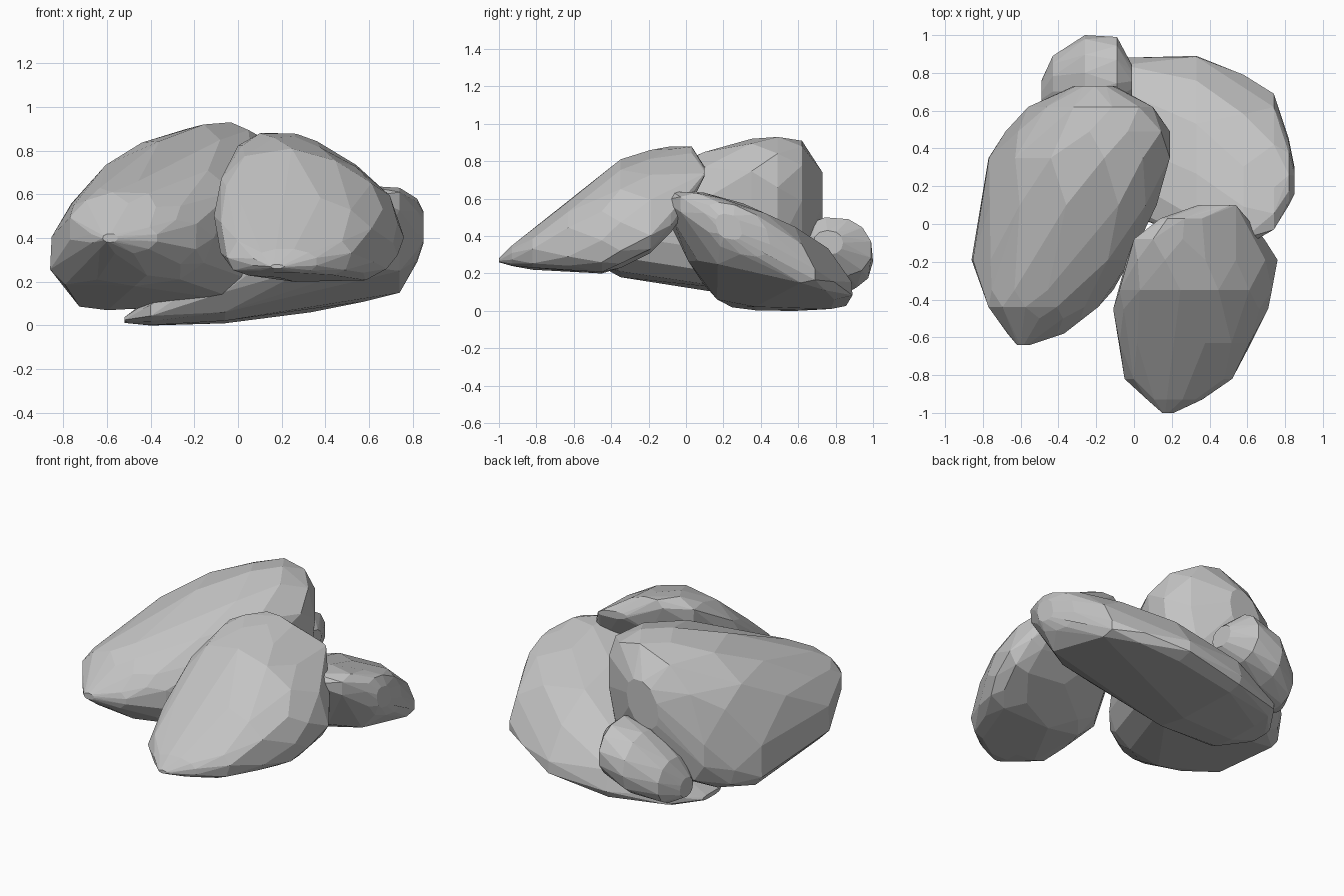
import bpy
import bmesh
import math
import random

default_cube = bpy.data.objects.get("Cube")
if default_cube:
    bpy.data.objects.remove(default_cube, do_unlink=True)

random.seed(4)
SIDES = 12

# One plain stone grey
stone = bpy.data.materials.new("stone_grey")
stone.use_nodes = True
grey = (0.55, 0.55, 0.55, 1.0)
stone.diffuse_color = grey
stone.node_tree.nodes["Principled BSDF"].inputs["Base Color"].default_value = grey
stone.node_tree.nodes["Principled BSDF"].inputs["Roughness"].default_value = 0.9


def soften(value, power):
    """Powers under one make a section boxy, over one make it pointed."""
    return math.copysign(abs(value) ** power, value)


def fit(values, low, high):
    """Stretch values so that they span low to high."""
    bottom, top = min(values), max(values)
    return [low + (v - bottom) / (top - bottom) * (high - low) for v in values]


def section_ring(low, high, base, top, lean, lower, upper, turn):
    """Leaning, slightly irregular oval that fills the given box."""
    across, upward = [], []
    for i in range(SIDES):
        angle = 2 * math.pi * (i + turn + random.uniform(-0.12, 0.12)) / SIDES
        rise = math.sin(angle + math.asin(lean))
        power = upper if rise > 0 else lower
        across.append(soften(math.cos(angle), power))
        upward.append(soften(rise, power))
    return zip(fit(across, low, high), fit(upward, base, top))


def rock(name, axis, upper, sections):
    """Wrap a faceted shell round oval sections set along one axis."""
    bm = bmesh.new()
    for number, (along, *shape) in enumerate(sections):
        turn = 0.5 * (number % 2)
        for across, height in section_ring(*shape, upper, turn):
            place = (along, across) if axis == "x" else (across, along)
            bm.verts.new((*place, height))
    bmesh.ops.convex_hull(bm, input=bm.verts[:])
    loose = [v for v in bm.verts if not v.link_faces]
    bmesh.ops.delete(bm, geom=loose, context="VERTS")
    # Merge almost level triangles into broad, irregular facets
    bmesh.ops.dissolve_limit(bm, angle_limit=math.radians(6),
                             verts=bm.verts[:], edges=bm.edges[:])
    bmesh.ops.recalc_face_normals(bm, faces=bm.faces[:])
    mesh = bpy.data.meshes.new(name)
    bm.to_mesh(mesh)
    bm.free()
    mesh.materials.append(stone)
    obj = bpy.data.objects.new(name, mesh)
    bpy.context.collection.objects.link(obj)
    return obj


# Each section: position along the axis, side limits, bottom, top,
# lean, and the power that shapes its lower half

# Largest boulder, blunt at the front and rising toward the back
rock("large_boulder", "y", 0.95, [
    (-0.64, -0.62, -0.55, 0.38, 0.42, 0, 1),
    (-0.58, -0.67, -0.37, 0.33, 0.47, 0, 1),
    (-0.50, -0.73, -0.26, 0.27, 0.56, 0, 1.1),
    (-0.44, -0.77, -0.19, 0.23, 0.61, -0.1, 1.1),
    (-0.35, -0.80, -0.11, 0.18, 0.66, 0, 0.9),
    (-0.19, -0.86, -0.02, 0.17, 0.73, 0.35, 0.6),
    (0.10, -0.81, 0.12, 0.13, 0.85, 0.3, 0.5),
    (0.35, -0.77, 0.19, 0.07, 0.92, 0.35, 0.35),
    (0.49, -0.68, 0.19, 0.08, 0.93, 0.4, 0.5),
    (0.62, -0.56, 0.10, 0.14, 0.91, 0.4, 0.7),
    (0.73, -0.32, -0.10, 0.46, 0.74, 0.3, 0.9),
])

# Front boulder, flat underneath and leaning up against the others
rock("leaning_boulder", "y", 1.05, [
    (-1.00, 0.15, 0.21, 0.26, 0.28, 0, 1),
    (-0.93, 0.07, 0.36, 0.24, 0.35, 0, 0.7),
    (-0.82, -0.05, 0.52, 0.22, 0.44, 0, 0.6),
    (-0.63, -0.08, 0.62, 0.21, 0.60, -0.1, 0.6),
    (-0.45, -0.11, 0.71, 0.20, 0.73, -0.2, 0.6),
    (-0.35, -0.08, 0.73, 0.23, 0.81, -0.3, 0.6),
    (-0.19, -0.04, 0.76, 0.31, 0.86, -0.5, 0.7),
    (-0.08, 0.00, 0.69, 0.42, 0.88, -0.6, 0.7),
    (0.03, 0.14, 0.60, 0.58, 0.88, -0.7, 0.7),
    (0.10, 0.34, 0.54, 0.72, 0.77, -0.5, 0.8),
])

# Tilted slab underneath, its tip buried below the large boulder
rock("base_slab", "x", 0.85, [
    (-0.52, 0.40, 0.58, 0.01, 0.04, 0, 1),
    (-0.40, 0.20, 0.76, 0.00, 0.13, -0.1, 0.7),
    (-0.06, 0.06, 0.88, 0.01, 0.36, -0.45, 0.5),
    (0.33, -0.08, 0.89, 0.06, 0.57, -0.7, 0.6),
    (0.58, -0.12, 0.79, 0.11, 0.64, -0.75, 0.65),
    (0.74, -0.03, 0.69, 0.15, 0.63, -0.75, 0.65),
    (0.82, 0.10, 0.45, 0.29, 0.58, -0.5, 0.8),
    (0.85, 0.16, 0.30, 0.38, 0.52, -0.3, 0.8),
])

# Small stone tucked in at the back, sloping down to one side
rock("small_stone", "x", 0.95, [
    (-0.49, 0.63, 0.76, 0.08, 0.20, 0, 0.9),
    (-0.43, 0.60, 0.89, 0.06, 0.32, 0, 0.9),
    (-0.26, 0.60, 1.00, 0.11, 0.46, -0.1, 0.9),
    (-0.09, 0.62, 0.99, 0.19, 0.50, -0.1, 0.9),
    (-0.01, 0.68, 0.84, 0.30, 0.43, 0, 0.9),
])
